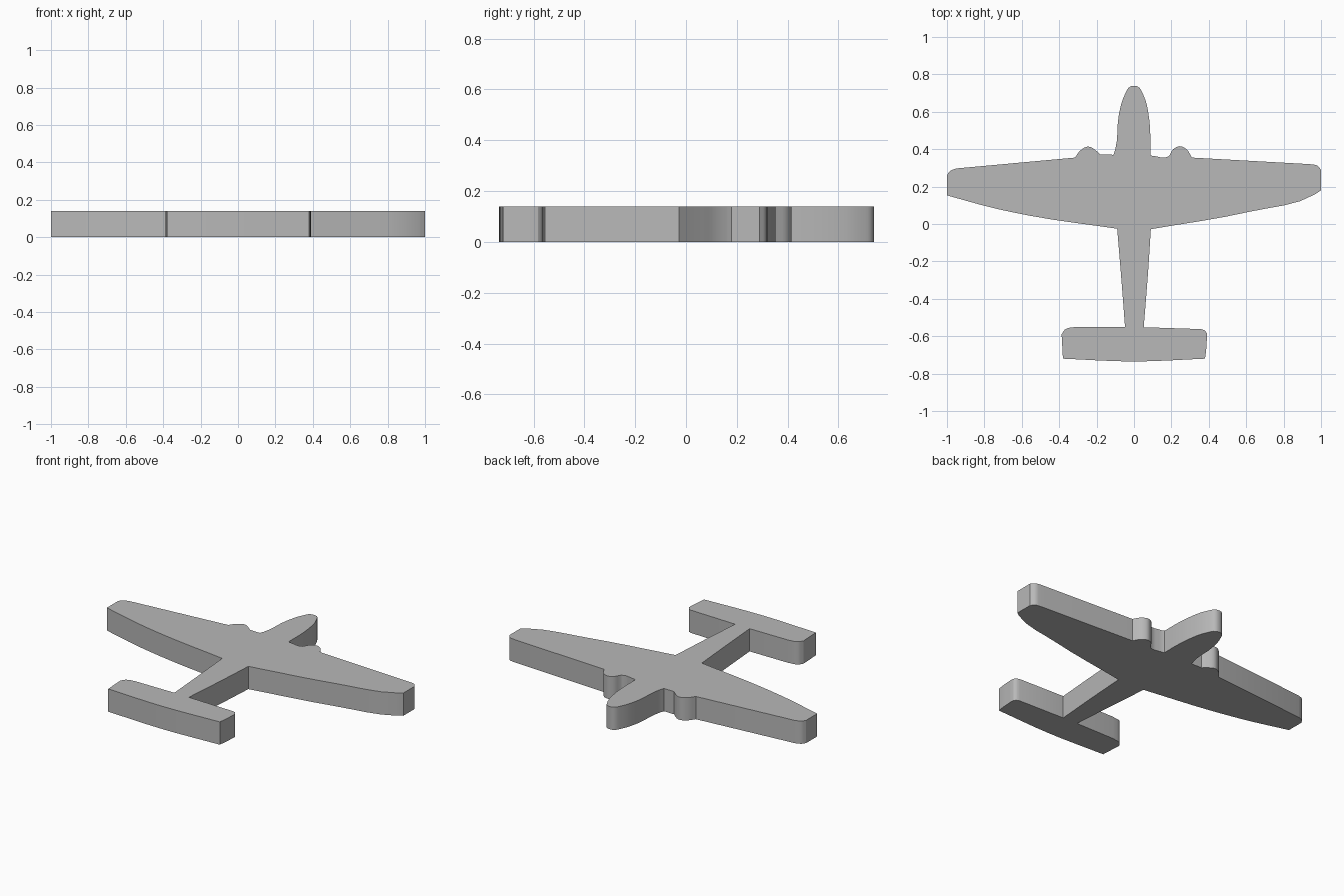
import bpy
import bmesh
from mathutils import Vector

default_cube = bpy.data.objects.get("Cube")
if default_cube:
    bpy.data.objects.remove(default_cube, do_unlink=True)

THICKNESS = 0.14

# Outline strokes, clockwise from the nose; each is a smooth curve,
# and neighbouring strokes meet in straight edges or sharp corners.
nose = [(-.11, .37), (-.10, .40), (-.08, .59), (-.05, .69), (-.02, .735), (.02, .735),
        (.05, .69), (.08, .57), (.087, .48), (.087, .37)]
left_engine = [(.095, .365), (.185, .362), (.21, .40), (.245, .416), (.28, .40), (.31, .355)]
left_wing_tip = [(.94, .32), (.98, .312), (1, .29)]
left_trailing_edge = [(1, .18), (.97, .16), (.62, .066), (.09, -.028)]
left_boom = [(.09, -.028), (.075, -.26), (.052, -.552)]
left_tail_tip = [(.36, -.562), (.38, -.57), (.388, -.64), (.38, -.72)]
tail_rear_edge = [(.38, -.72), (0, -.735), (-.38, -.72)]
right_tail_tip = [(-.387, -.59), (-.37, -.565), (-.31, -.55)]
right_boom = [(-.048, -.55), (-.068, -.29), (-.09, -.025)]
right_trailing_edge = [(-.09, -.025), (-.56, .045), (-.75, .085), (-1, .153)]
right_wing_tip = [(-1, .26), (-.985, .282), (-.95, .297)]
right_engine = [(-.315, .355), (-.29, .39), (-.245, .414), (-.20, .39), (-.18, .372)]

strokes = [nose, left_engine, left_wing_tip, left_trailing_edge, left_boom, left_tail_tip,
           tail_rear_edge, right_tail_tip, right_boom, right_trailing_edge,
           right_wing_tip, right_engine]


def smooth_stroke(points, steps=4):
    """Pass a smooth curve through the points, with chord-scaled tangents."""
    pts = [Vector(p) for p in points]
    last = len(pts) - 1

    def direction(i):
        if i == 0:
            return (pts[1] - pts[0]).normalized()
        if i == last:
            return (pts[last] - pts[last - 1]).normalized()
        before, after = pts[i] - pts[i - 1], pts[i + 1] - pts[i]
        # weight towards the shorter chord so long edges stay straight
        return (before.normalized() * after.length + after.normalized() * before.length).normalized()

    curve = []
    for i in range(last):
        a, b = pts[i], pts[i + 1]
        span = (b - a).length
        ta, tb = direction(i) * span, direction(i + 1) * span
        for s in range(steps):
            t = s / steps
            u = 1 - t
            curve.append(a * (1 + 2 * t) * u * u + ta * t * u * u
                         + b * t * t * (1 + 2 * u) - tb * t * t * u)
    curve.append(pts[last])
    return curve


def join_strokes(parts):
    """Chain the strokes into one closed outline without repeated points."""
    outline = []
    for part in parts:
        for p in smooth_stroke(part):
            if not outline or (p - outline[-1]).length > 0.001:
                outline.append(p)
    return outline


# Single grey finish
grey = bpy.data.materials.new("Plain grey")
grey.use_nodes = True
colour = (0.48, 0.48, 0.48, 1)
grey.diffuse_color = colour
grey.node_tree.nodes["Principled BSDF"].inputs["Base Color"].default_value = colour

# Flat aeroplane plate extruded from the outline
bm = bmesh.new()
base = bm.faces.new([bm.verts.new((p.x, p.y, 0)) for p in join_strokes(strokes)])
extruded = bmesh.ops.extrude_face_region(bm, geom=[base], use_keep_orig=True)
top_verts = [g for g in extruded["geom"] if isinstance(g, bmesh.types.BMVert)]
bmesh.ops.translate(bm, verts=top_verts, vec=(0, 0, THICKNESS))
bmesh.ops.recalc_face_normals(bm, faces=bm.faces)

mesh = bpy.data.meshes.new("aeroplane_plate")
bm.to_mesh(mesh)
bm.free()
mesh.materials.append(grey)
plate = bpy.data.objects.new("aeroplane_plate", mesh)
bpy.context.collection.objects.link(plate)

bpy.ops.object.select_all(action="DESELECT")
plate.select_set(True)
bpy.context.view_layer.objects.active = plate
bpy.ops.object.shade_smooth_by_angle(angle=0.5)
